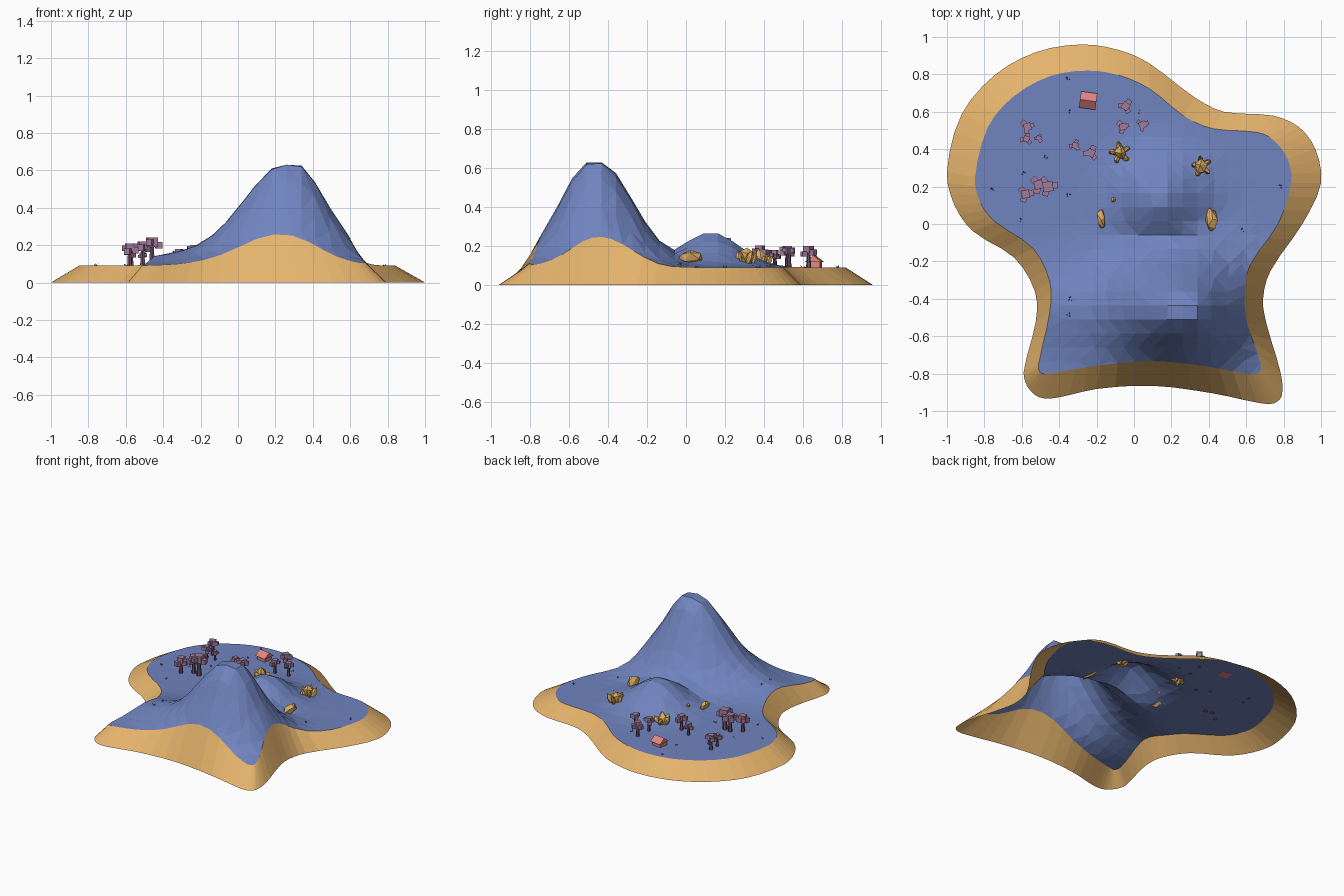
import bpy, bmesh, math, random
from mathutils import Vector, Matrix
from mathutils.geometry import delaunay_2d_cdt

if "Cube" in bpy.data.objects:
    bpy.data.objects.remove(bpy.data.objects["Cube"])

random.seed(4)


def mat(name, rgb):
    m = bpy.data.materials.new(name)
    m.diffuse_color = (*rgb, 1)
    m.use_nodes = True
    m.node_tree.nodes["Principled BSDF"].inputs["Base Color"].default_value = m.diffuse_color
    return m


GRASS = mat("grass", (0.16, 0.23, 0.52))
SAND = mat("sand", (0.78, 0.45, 0.15))
STONE = mat("stone", (0.72, 0.42, 0.12))
LEAF = mat("leaf", (0.36, 0.20, 0.34))
BARK = mat("bark", (0.16, 0.08, 0.14))
ROOF = mat("roof", (0.75, 0.24, 0.22))
TUFT = mat("tuft", (0.08, 0.10, 0.22))


def finish(name, bm, m):
    me = bpy.data.meshes.new(name)
    bm.to_mesh(me)
    bm.free()
    me.materials.append(m)
    ob = bpy.data.objects.new(name, me)
    bpy.context.collection.objects.link(ob)
    return ob


def height(x, y):
    """Ground height: tall peak, lower hill and a side shoulder."""
    dx, dy = x - 0.28, y + 0.47
    sx, sy = (0.195 if dx > 0 else 0.255), (0.195 if dy > 0 else 0.175)
    peak = 0.57 * math.exp(-(dx / sx) ** 2 / 2 - (dy / sy) ** 2 / 2)
    hill = 0.185 * math.exp(-((x - 0.14) / 0.15) ** 2 / 2 - ((y - 0.13) / 0.145) ** 2 / 2)
    side = 0.045 * math.exp(-((x + 0.38) / 0.17) ** 2 / 2 - ((y + 0.45) / 0.13) ** 2 / 2)
    return min(0.63, 0.09 + max(peak, hill) + 0.25 * min(peak, hill) + side)


# Shore outline and plateau outline, paired (shore x, y, plateau x, y)
OUTLINE = [
    (1.0, .22, .84, .22), (.97, .40, .82, .35), (.88, .52, .75, .445), (.74, .58, .66, .49),
    (.48, .60, .42, .51), (.32, .68, .27, .575), (.08, .86, .08, .725), (-.08, .93, -.08, .795),
    (-.28, .96, -.25, .82), (-.52, .92, -.45, .79), (-.74, .80, -.64, .685), (-.92, .59, -.78, .52),
    (-1.0, .28, -.85, .25), (-.96, .10, -.82, .11), (-.86, -.04, -.74, .01), (-.64, -.18, -.54, -.13),
    (-.53, -.36, -.45, -.31), (-.525, -.52, -.45, -.47), (-.59, -.79, -.51, -.75),
    (-.57, -.87, -.50, -.795), (-.51, -.925, -.46, -.80), (-.42, -.93, -.38, -.787),
    (-.20, -.882, -.18, -.755), (.10, -.865, .10, -.733), (.42, -.905, .38, -.76),
    (.66, -.955, .60, -.80), (.745, -.96, .66, -.80), (.79, -.92, .68, -.77), (.785, -.80, .66, -.69),
    (.71, -.54, .605, -.53), (.69, -.40, .59, -.38), (.73, -.25, .62, -.22), (.90, 0.0, .77, 0.0),
]


def smooth_loop(pts, sub):
    """Closed centripetal-like spline through the control points."""
    out, n = [], len(pts)
    for i in range(n):
        p0, p1, p2, p3 = (Vector(pts[(i + k - 1) % n]) for k in range(4))
        d = (p2 - p1).length
        m1 = (p2 - p0) * (d / ((p2 - p1).length + (p1 - p0).length))
        m2 = (p3 - p1) * (d / ((p3 - p2).length + (p2 - p1).length))
        for k in range(sub):
            t = k / sub
            out.append(p1 * (2*t**3 - 3*t*t + 1) + m1 * (t**3 - 2*t*t + t)
                       + p2 * (3*t*t - 2*t**3) + m2 * (t**3 - t*t))
    return out


loop = smooth_loop(OUTLINE, 3)
shore = [Vector((p[0], p[1])) for p in loop]
rim = [Vector((p[2], p[3])) for p in loop]
n = len(loop)

# Sandy skirt
bm = bmesh.new()
low = [bm.verts.new((p.x, p.y, 0)) for p in shore]
top = [bm.verts.new((p.x, p.y, height(p.x, p.y))) for p in rim]
for i in range(n):
    j = (i + 1) % n
    bm.faces.new((low[i], low[j], top[j], top[i]))
finish("sand_skirt", bm, SAND)

# Faceted ground with peak and hill
pts = list(rim)
for i in range(-11, 9):
    for j in range(-4, 18):
        jit = 0.012 * (abs(i - 3) > 1)
        p = Vector((0.02 + 0.08 * i + random.uniform(-jit, jit), -0.51 + 0.075 * j))
        if min((p - r).length for r in rim) > 0.04:
            pts.append(p)
vs, _, fs, *_ = delaunay_2d_cdt(pts, [], [list(range(n))], 1, 1e-5)
bm = bmesh.new()
bv = [bm.verts.new((v.x, v.y, height(v.x, v.y))) for v in vs]
for f in fs:
    bm.faces.new([bv[k] for k in f])
bmesh.ops.delete(bm, geom=[v for v in bm.verts if not v.link_faces], context='VERTS')
finish("grass_ground", bm, GRASS)


def box(bm, c, s, rot=0.0):
    m = Matrix.Translation(c) @ Matrix.Rotation(rot, 4, 'Z') @ Matrix.Diagonal((*s, 1))
    bmesh.ops.create_cube(bm, size=1, matrix=m)


# Trees: tapered trunk with a cluster of leaf blocks (x, y, total height)
TREES = [(-.57, .52, .11), (-.575, .455, .09), (-.51, .46, .07), (-.315, .42, .09), (-.23, .38, .11),
         (-.06, .52, .10), (-.045, .63, .11), (.045, .53, .10), (-.51, .21, .13), (-.46, .20, .15),
         (-.58, .16, .12)]
trunks, leaves = bmesh.new(), bmesh.new()
for x, y, h in TREES:
    z = height(x, y)
    bmesh.ops.create_cone(trunks, cap_ends=True, segments=6, radius1=h * .12, radius2=h * .07,
                          depth=h * .8, matrix=Matrix.Translation((x, y, z + h * .38)))
    a = random.uniform(0, 1.5)
    box(leaves, (x, y, z + h * .83), (h * .36, h * .36, h * .34), a)
    for k in range(3):
        b = a + k * 2.1
        s = h * random.uniform(.2, .28)
        box(leaves, (x + h * .24 * math.cos(b), y + h * .24 * math.sin(b),
                     z + h * random.uniform(.62, .86)), (s, s, s), b)
finish("tree_trunks", trunks, BARK)
finish("tree_leaves", leaves, LEAF)


# Rocks: jittered, flat-faceted lumps
def rock(bm, c, s, rot=0.0, tilt=0.0):
    m = (Matrix.Translation(c) @ Matrix.Rotation(rot, 4, 'Z') @ Matrix.Rotation(tilt, 4, 'X')
         @ Matrix.Diagonal((*s, 1)))
    for v in bmesh.ops.create_icosphere(bm, subdivisions=1, radius=1, matrix=m)['verts']:
        v.co += Vector([random.uniform(-.18, .18) * k for k in s])


rocks = [("boulder", .415, .02, (.038, .066, .04)), ("slab", -.175, .03, (.024, .058, .03)),
         ("pebble", -.11, .13, (.014, .016, .012))]
for name, x, y, s in rocks:
    bm = bmesh.new()
    rock(bm, (x, y, height(x, y) + s[2] * .6), s, 0.1)
    finish(name, bm, STONE)
for name, x, y in (("left_outcrop", -.075, .38), ("right_outcrop", .36, .31)):
    bm = bmesh.new()
    z = height(x, y)
    rock(bm, (x, y, z + .025), (.035, .04, .05), .3)
    for k in range(5):
        a = k * 1.257 + .5
        rock(bm, (x + .032 * math.cos(a), y + .034 * math.sin(a), z + .015),
             (.016, .022, .045), a - math.pi / 2, -random.uniform(.3, .7))
    finish(name, bm, STONE)

# House: walls and gable roof
hx, hy = -.245, .66
hm = Matrix.Translation((hx, hy, height(hx, hy))) @ Matrix.Rotation(-.14, 4, 'Z')
bm = bmesh.new()
box(bm, (0, 0, .016), (.072, .066, .034))
bm.transform(hm)
finish("house_walls", bm, ROOF)
bm = bmesh.new()
ends = [[bm.verts.new((x, y, z)) for y, z in ((-.044, .028), (.044, .028), (0, .062))]
        for x in (-.044, .044)]
a, b = ends
bm.faces.new(a[::-1])
bm.faces.new(b)
for i in range(3):
    j = (i + 1) % 3
    bm.faces.new((a[i], a[j], b[j], b[i]))
bmesh.ops.recalc_face_normals(bm, faces=bm.faces[:])
bm.transform(hm)
finish("house_roof", bm, ROOF)

# Grass tufts: little thin blades
bm = bmesh.new()
for x, y in ((-.76, .18), (-.35, .155), (-.59, .27), (.78, .20), (.585, -.03), (-.35, -.485),
             (-.34, .60), (-.35, .78), (.03, .60), (-.47, .36), (-.60, .02), (-.34, -.40)):
    for k in range(4):
        a = random.uniform(0, 6.28)
        d = Vector((math.cos(a), math.sin(a), 0))
        q = Vector((-d.y, d.x, 0)) * .003
        c = Vector((x, y, height(x, y))) + d * .006
        bm.faces.new([bm.verts.new(p) for p in (c - q, c + q, c + d * .008 + Vector((0, 0, .012)))])
finish("grass_tufts", bm, TUFT)
